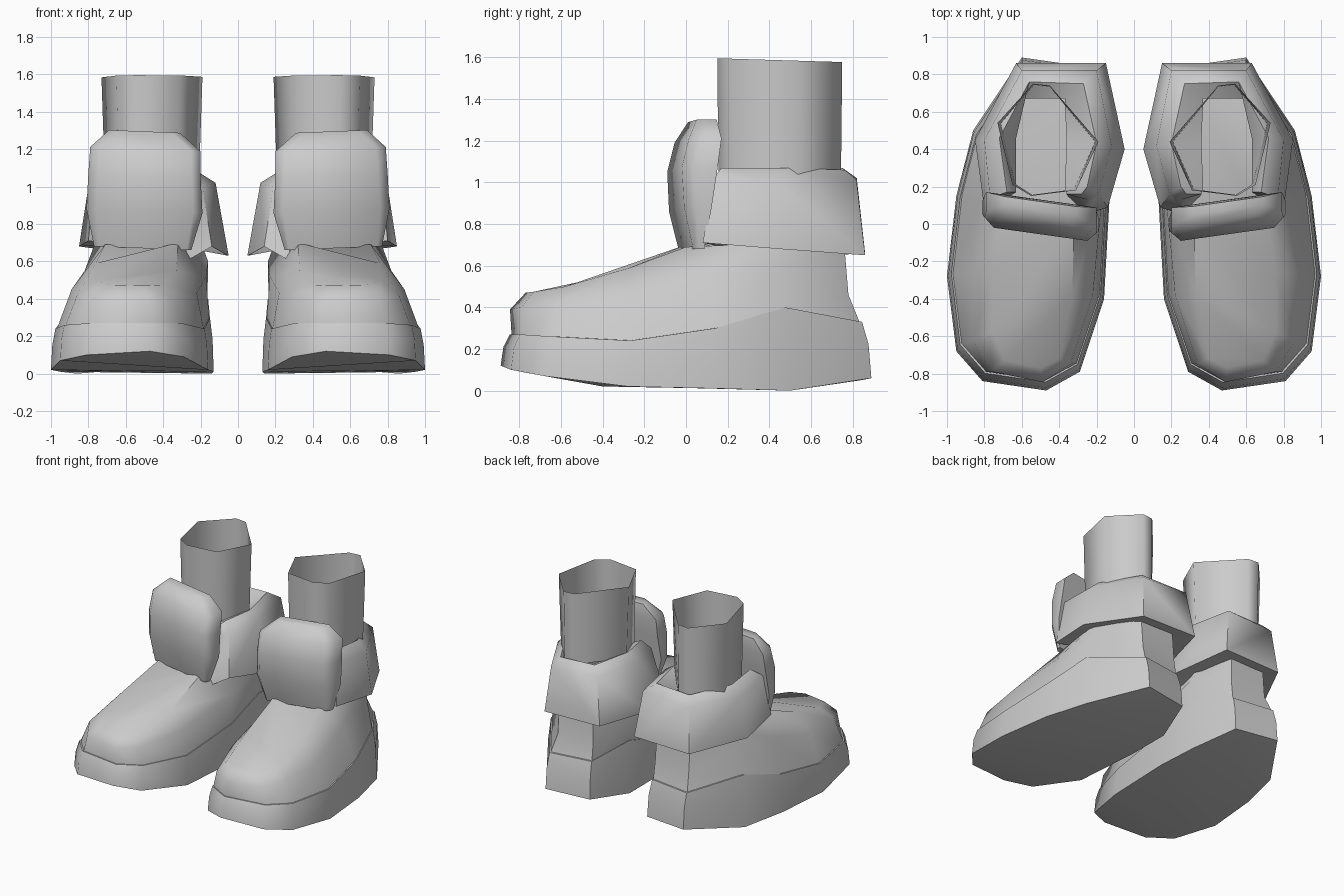
import bpy, bmesh, math

if "Cube" in bpy.data.objects:
    bpy.data.objects.remove(bpy.data.objects["Cube"])


def loft(name, rings, caps=(True, True), closed=True, angle=50):
    """Skin a stack of rings, fill the ends with strips and mirror to the other foot."""
    bm = bmesh.new()
    loops = [[bm.verts.new(p) for p in ring] for ring in rings]
    n = len(loops[0])
    for a, b in zip(loops, loops[1:]):
        for i in range(n if closed else n - 1):
            j = (i + 1) % n
            bm.faces.new((a[i], a[j], b[j], b[i]))
    for loop, wanted in ((loops[0], caps[0]), (loops[-1], caps[1])):
        if not wanted:
            continue
        for i in range((n - 1) // 2 + 1):
            corners = []
            for k in (i, i + 1, n - i - 1, (n - i) % n):
                if loop[k] not in corners:
                    corners.append(loop[k])
            if len(corners) > 2 and i + 1 <= n - i - 1:
                bm.faces.new(corners)
    bmesh.ops.recalc_face_normals(bm, faces=bm.faces)
    mesh = bpy.data.meshes.new(name)
    bm.to_mesh(mesh)
    bm.free()
    ob = bpy.data.objects.new(name, mesh)
    bpy.context.collection.objects.link(ob)
    bpy.ops.object.select_all(action='DESELECT')
    ob.select_set(True)
    bpy.context.view_layer.objects.active = ob
    bpy.ops.object.shade_smooth_by_angle(angle=math.radians(angle))
    mirror = ob.modifiers.new("other_foot", 'MIRROR')
    mirror.use_mirror_merge = False
    return ob


def inset(x, y, f):
    return 0.53 + (x - 0.53) * f, y * f


# Sole: outline from toe, round the outer side, to the heel and back (x, y, bottom z, top z)
outline = [(.47, -.89, .12, .27), (.81, -.84, .10, .27), (.95, -.68, .07, .26),
           (1.0, -.28, .02, .24), (.95, .15, .01, .30), (.86, .50, 0, .40),
           (.60, .89, .06, .33), (.25, .84, .05, .33), (.14, .50, 0, .40),
           (.13, .15, .01, .30), (.16, -.40, .02, .24), (.29, -.79, .09, .27)]
sole_top = [(*inset(x, y, .95), t) for x, y, b, t in outline]
loft("sole", [[(x, y, b) for x, y, b, t in outline],
              [(*inset(x, y, .985), b + (t - b) * .6) for x, y, b, t in outline],
              sole_top])

# Upper: sole edge, shoulder line and top line
shoulder = [(.49, -.845, .39), (.76, -.79, .40), (.86, -.62, .42), (.89, -.28, .45),
            (.82, .12, .55), (.79, .48, .60), (.57, .78, .46), (.27, .77, .46),
            (.16, .48, .60), (.17, .15, .52), (.22, -.38, .43), (.34, -.75, .40)]
top_line = [(.50, -.77, .47), (.69, -.73, .475), (.76, -.58, .50), (.76, -.27, .59),
            (.71, 0, .69), (.76, .45, .71), (.57, .76, .70), (.28, .76, .70),
            (.20, .45, .71), (.32, 0, .70), (.33, -.38, .55), (.40, -.72, .475)]
upper_base = [(*inset(x, y, .99), z - .01) for x, y, z in sole_top]
loft("upper", [upper_base, shoulder, top_line], caps=(False, True))

# Padded ankle collar: U-shaped band, open behind the tongue
lower = [(.28, .04, .60), (.14, .09, .68), (.05, .40, .63), (.15, .86, .66),
         (.63, .86, .65), (.85, .45, .68), (.80, .08, .71)]
upper_edge = [(.25, .13, .95), (.19, .16, 1.0), (.12, .42, 1.02), (.20, .82, 1.02),
              (.60, .82, 1.0), (.80, .45, 1.0), (.77, .14, 1.03)]
rim = [(.28, .16, 1.03), (.25, .20, 1.06), (.20, .43, 1.07), (.27, .75, 1.07),
       (.56, .76, 1.06), (.72, .46, 1.07), (.68, .17, 1.07)]
lining = [(.36, .16), (.37, .20), (.36, .43), (.37, .67), (.60, .67), (.63, .46), (.63, .17)]
loft("ankle_collar", zip(*[list(s) for s in (
    lower, upper_edge, rim,
    [(x, y, 1.0) for x, y in lining],
    [(x, y, .69) for x, y in lining])]) and
    list(zip(lower, upper_edge, rim, [(x, y, 1.0) for x, y in lining],
             [(x, y, .69) for x, y in lining])))

# Leg tube: open, thin, seven-sided
tube = [(.31, .18), (.55, .15), (.65, .21), (.73, .54), (.54, .75), (.45, .74), (.19, .44)]
loft("leg_tube", [[(.46 + (x - .46) * .93, .45 + (y - .45) * .98, 1.02) for x, y in tube],
                  [(x, y, 1.60 - .03 * y) for x, y in tube]],
     caps=(False, False), angle=65)

# Tongue: puffy tilted pad (z, inner x, outer x, front y, back y)
pad = [(.67, .25, .77, .0, .05), (.87, .19, .81, -.045, .08), (1.06, .20, .80, -.055, .11),
       (1.20, .20, .79, -.02, .13), (1.295, .31, .69, .03, .12)]
rings = []
for z, x0, x1, yf, yb in pad:
    c = min(.05, (yb - yf) * .5)
    ring = [(x0, yb), (x0, yf + c), (x0 + c, yf), (x1 - c, yf), (x1, yf + c), (x1, yb)]
    rings.append([(x, y + .14 * (x - .5), z + .04 * (x - .5)) for x, y in ring])
loft("tongue", rings)
